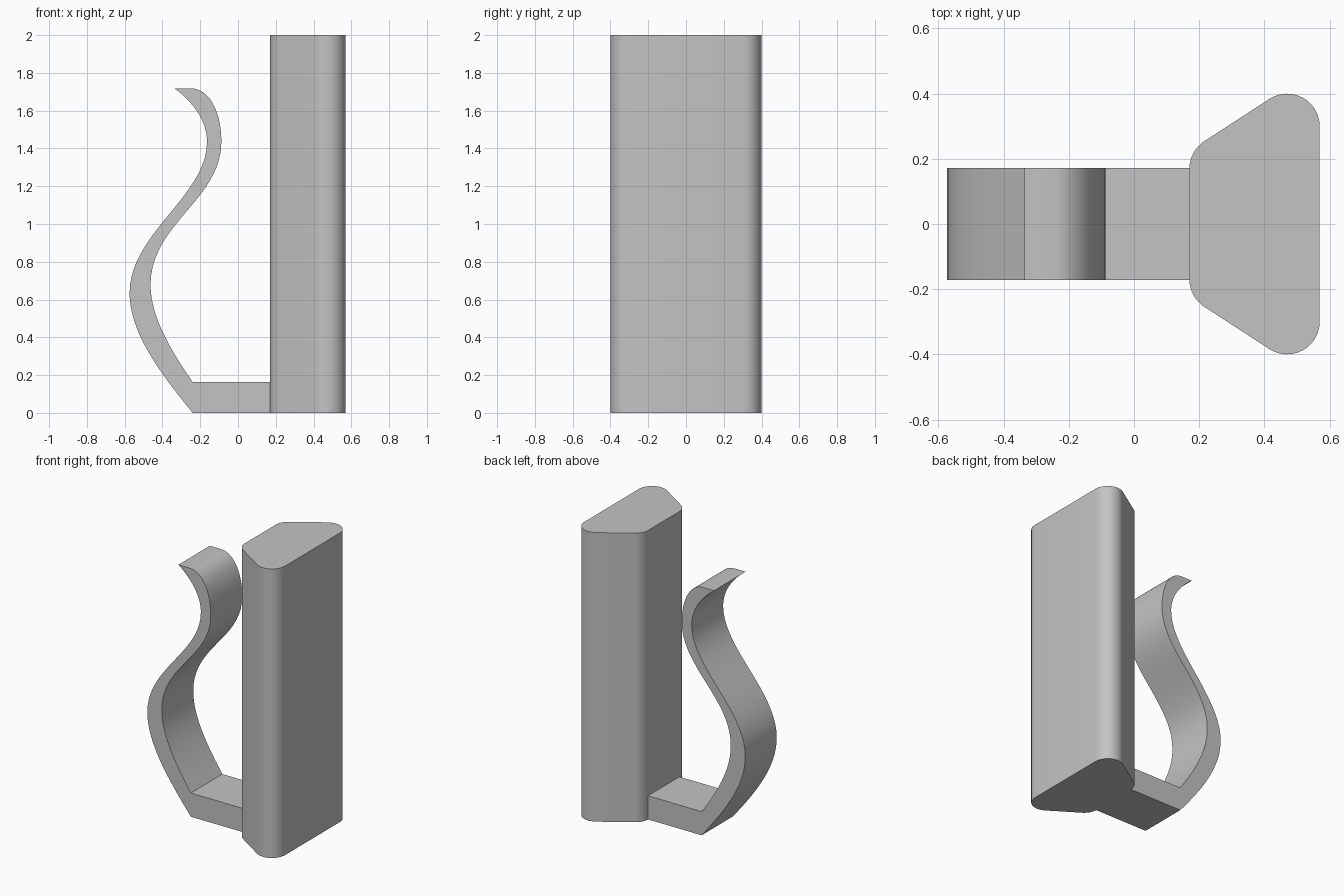
import bpy, bmesh
from math import radians, cos, sin
from mathutils import Vector
from mathutils.geometry import interpolate_bezier

cube = bpy.data.objects.get("Cube")
if cube:
    bpy.data.objects.remove(cube, do_unlink=True)

GREY = (0.55, 0.55, 0.55, 1)
grey = bpy.data.materials.new("plain grey")
grey.use_nodes = True
grey.diffuse_color = GREY
grey.node_tree.nodes["Principled BSDF"].inputs["Base Color"].default_value = GREY


def prism(name, outline, offset):
    """Extrude a closed outline along offset and shade it smooth by angle."""
    bm = bmesh.new()
    face = bm.faces.new([bm.verts.new(p) for p in outline])
    side = bmesh.ops.extrude_face_region(bm, geom=[face])["geom"]
    bmesh.ops.translate(bm, vec=offset, verts=[v for v in side if isinstance(v, bmesh.types.BMVert)])
    bmesh.ops.recalc_face_normals(bm, faces=bm.faces)
    mesh = bpy.data.meshes.new(name)
    bm.to_mesh(mesh)
    bm.free()
    mesh.materials.append(grey)
    obj = bpy.data.objects.new(name, mesh)
    bpy.context.collection.objects.link(obj)
    bpy.ops.object.select_all(action='DESELECT')
    obj.select_set(True)
    bpy.context.view_layer.objects.active = obj
    bpy.ops.object.shade_smooth_by_angle(angle=radians(30))
    return obj


def arc(cx, cy, r, start, end, steps=12):
    angles = [radians(start + (end - start) * i / steps) for i in range(steps + 1)]
    return [Vector((cx + r * cos(a), cy + r * sin(a), 0)) for a in angles]


# Upright body: trapezoid with rounded corners, mirrored across y
half = arc(0.47, 0.30, 0.10, 0, 123) + arc(0.27, 0.17, 0.10, 123, 180)
mirrored = [Vector((p.x, -p.y, 0)) for p in reversed(half)]
prism("upright_body", half + mirrored, (0, 0, 2))

# Curved clip: outer edge rising to the tip, then inner edge back to the foot
HALF_WIDTH = 0.172


def edge(*points):
    return interpolate_bezier(*[Vector((x, HALF_WIDTH, z)) for x, z in points], 20)


clip = [Vector((0.172, HALF_WIDTH, 0))]
clip += edge((-0.24, 0), (-0.42, 0.22), (-0.574, 0.43), (-0.574, 0.635))
clip += edge((-0.574, 0.635), (-0.574, 0.95), (-0.164, 1.15), (-0.164, 1.435))[1:]
clip += edge((-0.164, 1.435), (-0.164, 1.54), (-0.23, 1.64), (-0.336, 1.718))[1:]
clip += edge((-0.25, 1.718), (-0.15, 1.718), (-0.088, 1.59), (-0.088, 1.435))
clip += edge((-0.088, 1.435), (-0.088, 1.13), (-0.463, 1.0), (-0.463, 0.68))[1:]
clip += edge((-0.463, 0.68), (-0.463, 0.52), (-0.37, 0.35), (-0.24, 0.164))[1:]
clip.append(Vector((0.172, HALF_WIDTH, 0.164)))
prism("curved_clip", clip, (0, -2 * HALF_WIDTH, 0))
